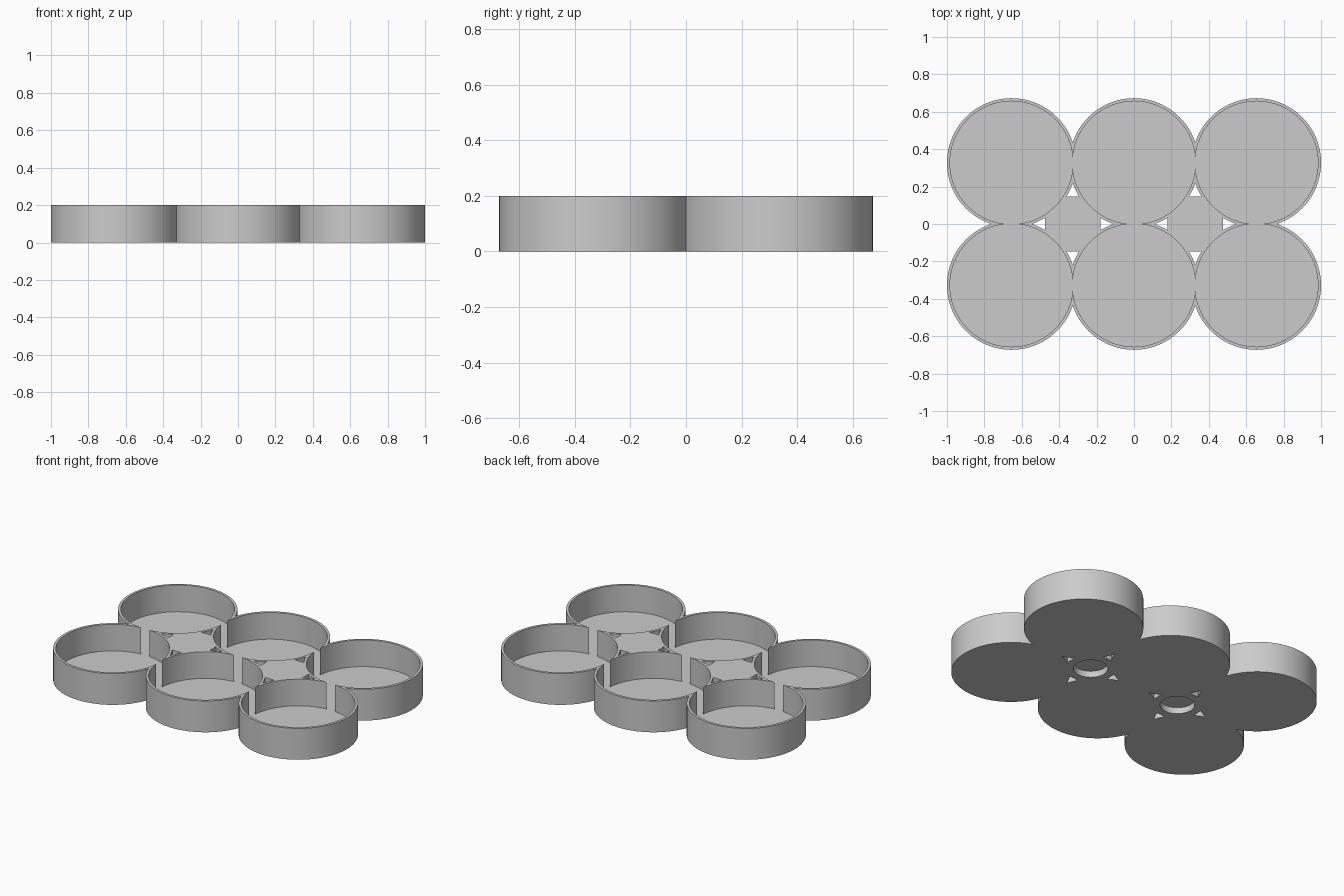
import bpy, bmesh, math
from mathutils import Matrix

cube = bpy.data.objects.get("Cube")
if cube:
    bpy.data.objects.remove(cube, do_unlink=True)

PITCH, OUTER, INNER = 0.655, 0.345, 0.329
HEIGHT, FLOOR = 0.2, 0.03
BLOCK, HOLE, HOLE_DEPTH = 0.296, 0.1, 0.04
cups = [(x * PITCH, y * PITCH / 2) for x in (-1, 0, 1) for y in (-1, 1)]
joints = [(-PITCH / 2, 0), (PITCH / 2, 0)]


def cylinder(bm, spot, radius, low, high):
    bmesh.ops.create_cone(bm, cap_ends=True, segments=96, radius1=radius, radius2=radius,
                          depth=high - low,
                          matrix=Matrix.Translation((*spot, (low + high) / 2)))


def make_object(name, bm):
    mesh = bpy.data.meshes.new(name)
    bm.to_mesh(mesh)
    bm.free()
    obj = bpy.data.objects.new(name, mesh)
    bpy.context.collection.objects.link(obj)
    return obj


# Solid body: six cups and two joining blocks
body = bmesh.new()
for spot in cups:
    cylinder(body, spot, OUTER, 0, HEIGHT)
for spot in joints:
    bmesh.ops.create_cube(body, size=1, matrix=Matrix.Translation((*spot, HEIGHT / 2))
                          @ Matrix.Diagonal((BLOCK, BLOCK, HEIGHT, 1)))
tray = make_object("six_cup_tray", body)

# Cup cavities and the blind round holes underneath
cuts = bmesh.new()
for spot in cups:
    cylinder(cuts, spot, INNER, FLOOR, HEIGHT + 0.1)
for spot in joints:
    cylinder(cuts, spot, HOLE, -0.1, HOLE_DEPTH)
cutter = make_object("cavity_cutter", cuts)
cutter.hide_render = True

mod = tray.modifiers.new("hollow", "BOOLEAN")
mod.operation = "DIFFERENCE"
mod.solver = "EXACT"
mod.use_self = True
mod.object = cutter
bpy.ops.object.select_all(action="DESELECT")
bpy.context.view_layer.objects.active = tray
tray.select_set(True)
bpy.ops.object.modifier_apply(modifier=mod.name)
bpy.data.objects.remove(cutter, do_unlink=True)
bpy.ops.object.shade_smooth_by_angle(angle=math.radians(30))

# Plain grey finish
grey = bpy.data.materials.new("light_grey")
grey.use_nodes = True
colour = (0.6, 0.6, 0.6, 1)
grey.diffuse_color = colour
grey.node_tree.nodes["Principled BSDF"].inputs["Base Color"].default_value = colour
tray.data.materials.clear()
tray.data.materials.append(grey)
